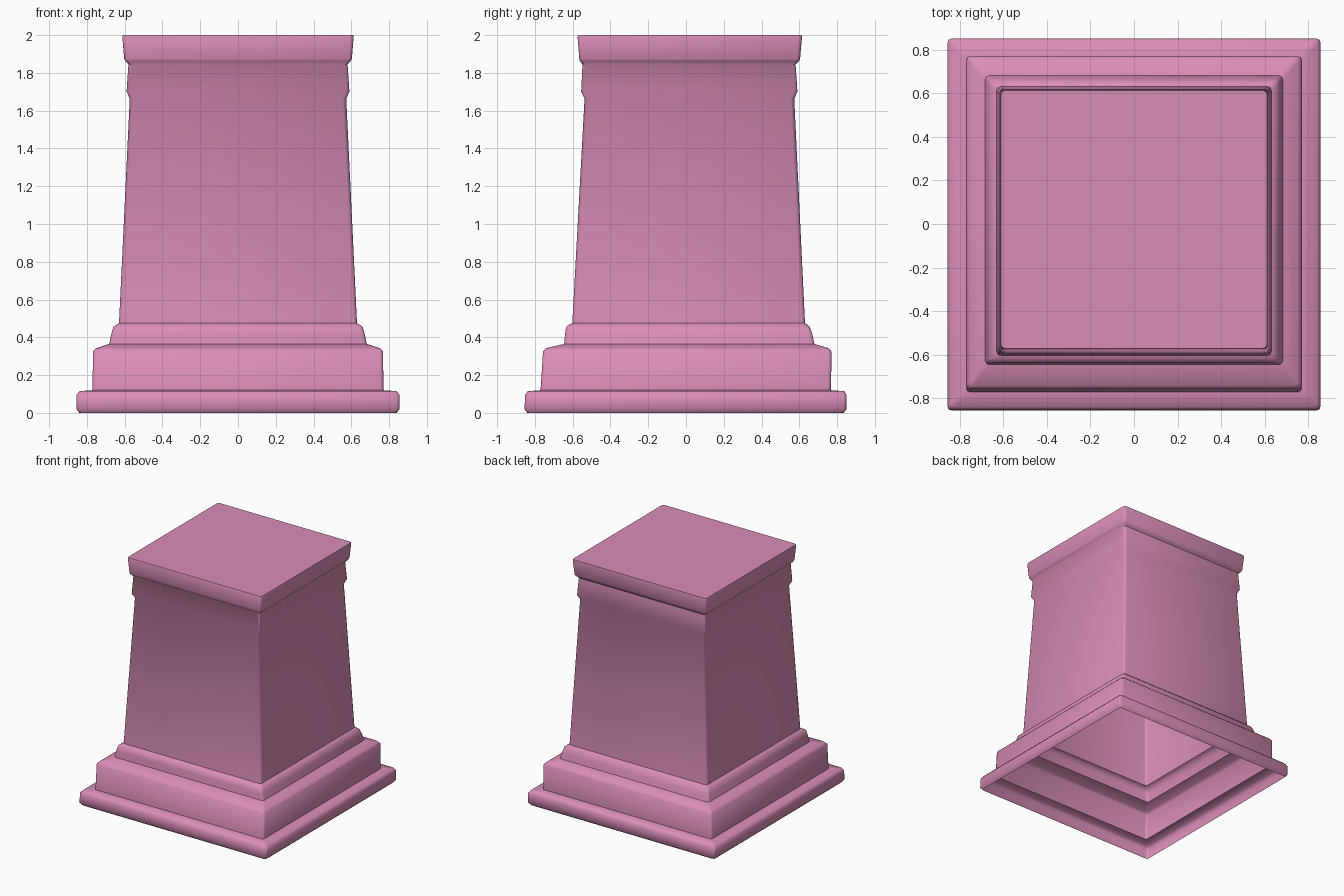
import bpy, bmesh, math

if "Cube" in bpy.data.objects:
    bpy.data.objects.remove(bpy.data.objects["Cube"])

# Moulding profile, bottom to top: height, half width in x, front depth, back depth
PROFILE = [
    # base slab with rounded edges
    (0.00, 0.840, 0.840, 0.835), (0.02, 0.855, 0.855, 0.850),
    (0.095, 0.855, 0.852, 0.850), (0.115, 0.840, 0.838, 0.838),
    # plinth block
    (0.12, 0.770, 0.770, 0.768), (0.325, 0.768, 0.757, 0.770),
    (0.343, 0.750, 0.740, 0.755),
    # sloped shoulder and collar
    (0.365, 0.682, 0.645, 0.680), (0.42, 0.670, 0.640, 0.668),
    (0.455, 0.660, 0.635, 0.655), (0.47, 0.640, 0.615, 0.640),
    (0.475, 0.630, 0.602, 0.630),
    # tapered shaft
    (1.665, 0.573, 0.537, 0.573),
    # neck band
    (1.70, 0.590, 0.555, 0.590), (1.845, 0.580, 0.548, 0.580),
    # cap
    (1.862, 0.597, 0.562, 0.598), (1.875, 0.603, 0.565, 0.604),
    (1.99, 0.612, 0.574, 0.614), (2.00, 0.610, 0.570, 0.612),
]
CORNER_STEPS = 2


def ring_points(z, hx, front, back, r=0.018):
    """Rectangle with rounded corners, counter-clockwise."""
    centres = [(hx - r, back - r), (-hx + r, back - r),
               (-hx + r, -front + r), (hx - r, -front + r)]
    pts = []
    for q, (cx, cy) in enumerate(centres):
        for s in range(CORNER_STEPS + 1):
            a = math.pi / 2 * (q + s / CORNER_STEPS)
            pts.append((cx + r * math.cos(a), cy + r * math.sin(a), z))
    return pts


# Hollow pedestal: loft the rings, close the top, leave the bottom open
bm = bmesh.new()
rings = [[bm.verts.new(p) for p in ring_points(*row)] for row in PROFILE]
for low, high in zip(rings, rings[1:]):
    n = len(low)
    for i in range(n):
        j = (i + 1) % n
        bm.faces.new((low[i], low[j], high[j], high[i]))
bm.faces.new(rings[-1])

mesh = bpy.data.meshes.new("pedestal")
bm.to_mesh(mesh)
bm.free()
pedestal = bpy.data.objects.new("pedestal", mesh)
bpy.context.collection.objects.link(pedestal)

pink = bpy.data.materials.new("pink")
pink.diffuse_color = (0.70, 0.27, 0.47, 1)
pink.use_nodes = True
pink.node_tree.nodes["Principled BSDF"].inputs["Base Color"].default_value = pink.diffuse_color
mesh.materials.append(pink)

# Soft mouldings with crisp steps
bpy.context.view_layer.objects.active = pedestal
pedestal.select_set(True)
bpy.ops.object.shade_smooth_by_angle(angle=math.radians(50))
